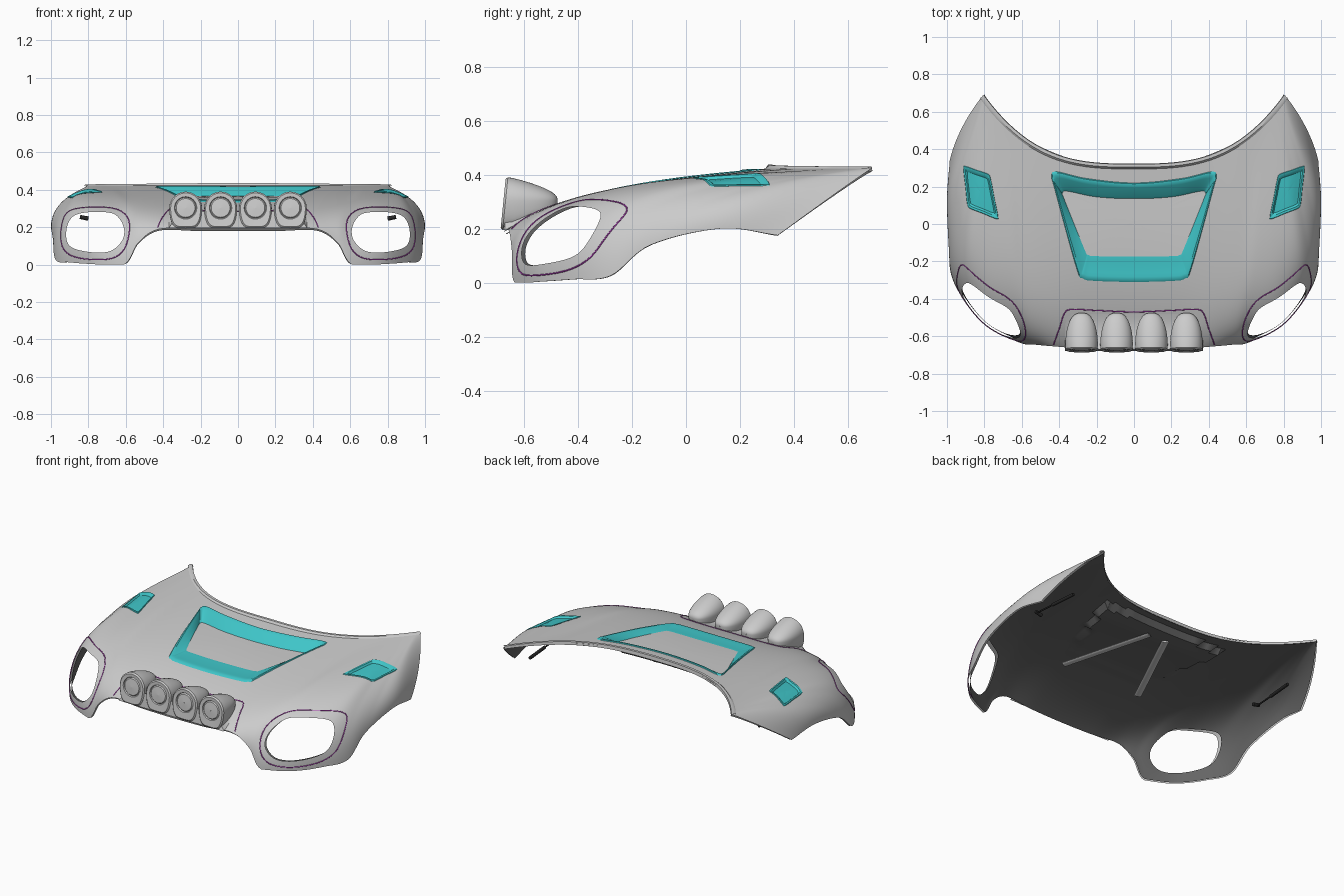
import bpy, bmesh, math
from mathutils import Vector
from mathutils.bvhtree import BVHTree

if "Cube" in bpy.data.objects:
    bpy.data.objects.remove(bpy.data.objects["Cube"])


def material(name, rgb):
    m = bpy.data.materials.new(name)
    m.diffuse_color = (*rgb, 1)
    m.use_nodes = True
    m.node_tree.nodes["Principled BSDF"].inputs["Base Color"].default_value = m.diffuse_color
    return m


TEAL = material("teal", (0.05, 0.56, 0.58))
PURPLE = material("purple", (0.4, 0.05, 0.45))
BLACK = material("black", (0.02, 0.02, 0.02))
DARK = material("dark_grey", (0.13, 0.13, 0.13))


def shade(ob):
    bpy.ops.object.select_all(action='DESELECT')
    ob.select_set(True)
    bpy.context.view_layer.objects.active = ob
    bpy.ops.object.shade_smooth_by_angle(angle=math.radians(35))


def mesh_object(name, verts, faces, mat=None, smooth=True, up=False):
    me = bpy.data.meshes.new(name)
    me.from_pydata([tuple(v) for v in verts], [], faces)
    ob = bpy.data.objects.new(name, me)
    bpy.context.collection.objects.link(ob)
    if mat:
        me.materials.append(mat)
    if up and sum(p.normal.z * p.area for p in me.polygons) < 0:
        me.flip_normals()
    if smooth:
        shade(ob)
    return ob


def grid_faces(rows, n, closed):
    return [(j * n + i, j * n + (i + 1) % n, (j + 1) * n + (i + 1) % n, (j + 1) * n + i)
            for j in range(rows - 1) for i in range(n if closed else n - 1)]


def catmull(p0, p1, p2, p3, t):
    return 0.5 * (2 * p1 + (p2 - p0) * t + (2 * p0 - 5 * p1 + 4 * p2 - p3) * t * t
                  + (3 * p1 - p0 - 3 * p2 + p3) * t ** 3)


def smooth_path(pts, closed=True, sub=8):
    pts = [Vector(p) for p in pts]
    n, out = len(pts), []
    get = (lambda i: pts[i % n]) if closed else (lambda i: pts[max(0, min(n - 1, i))])
    for i in range(n if closed else n - 1):
        out += [catmull(get(i - 1), get(i), get(i + 1), get(i + 2), k / sub) for k in range(sub)]
    return out if closed else out + [pts[-1]]


# Hood skin: bezier ribs fanning from the windscreen edge to the lower edge
# each rib: rear x, two middle handles, lower edge point
RIBS = [
    (0.00, (0.00, 0.00, .390), (0.00, -.42, .350), (0.00, -.675, .19)),
    (0.30, (0.27, 0.00, .393), (0.24, -.44, .350), (0.22, -.67, .19)),
    (0.53, (0.50, 0.00, .392), (0.44, -.50, .355), (0.42, -.655, .19)),
    (0.62, (0.62, 0.00, .382), (0.54, -.60, .375), (0.53, -.645, .12)),
    (0.68, (0.68, 0.00, .378), (0.62, -.63, .415), (0.61, -.635, 0.0)),
    (0.73, (0.76, 0.00, .380), (0.78, -.58, .400), (0.78, -.55, .003)),
    (.755, (0.85, 0.10, .378), (0.91, -.42, .400), (0.90, -.42, .012)),
    (.775, (0.89, 0.15, .375), (0.97, -.29, .340), (.975, -.28, .025)),
    (.785, (0.90, 0.30, .380), (.985, -.05, .325), (0.99, -.13, .140)),
    (.795, (0.89, 0.40, .380), (1.00, 0.20, .320), (1.00, 0.13, .200)),
    (.805, (0.88, 0.60, .365), (.955, 0.47, .270), (.985, 0.34, .175)),
]


def rear(x):
    return Vector((x, .32 + .71 * abs(x) ** 3, .425))


def rib(i, t):
    if abs(i) > 10:
        s = 1 if i > 0 else -1
        return 2 * rib(10 * s, t) - rib(9 * s, t)
    rx, a, b, c = RIBS[abs(i)]
    p = (1 - t) ** 3 * rear(rx) + 3 * t * (1 - t) ** 2 * Vector(a) \
        + 3 * t * t * (1 - t) * Vector(b) + t ** 3 * Vector(c)
    if i < 0:
        p.x = -p.x
    return p


SUB, NV = 8, 48
skin = []
for c in range(20 * SUB + 1):
    i, f = divmod(c, SUB)
    for r in range(NV + 1):
        p = catmull(*(rib(i - 10 + k, r / NV) for k in (-1, 0, 1, 2)), f / SUB)
        p.z = max(p.z, 0)
        skin.append(p)
skin_faces = grid_faces(20 * SUB + 1, NV + 1, False)
BVH = BVHTree.FromPolygons(skin, skin_faces)


def top_z(x, y, miss=0.4):
    hit = BVH.ray_cast(Vector((x, y, 1)), Vector((0, 0, -1)))[0]
    return hit.z if hit else miss


def mirrored(half):
    return half + [(-x, y) for x, y in reversed(half) if x > 0]


# Outlines of headlight holes (x, z), scoop and side vents (x, y)
light_hole = [(.63, .24), (.68, .276), (.80, .28), (.885, .255), (.918, .18), (.90, .10),
              (.80, .068), (.69, .07), (.625, .12), (.608, .18)]
light_seam = [(.60, .265), (.68, .303), (.84, .303), (.92, .27), (.947, .17), (.93, .08),
              (.85, .035), (.69, .03), (.61, .08), (.58, .19)]
scoop_out = mirrored([(0, .215), (.25, .238), (.41, .274), (.437, .25), (.42, .18),
                      (.305, -.23), (.27, -.285), (.2, -.297), (0, -.302)])
scoop_in = mirrored([(0, .135), (.2, .145), (.355, .175), (.382, .165), (.372, .13),
                     (.265, -.135), (.245, -.165), (.2, -.172), (0, -.175)])


def vent_loop(k, s):
    corners = [Vector(c) for c in ((.912, .31), (.772, .262), (.725, .025), (.888, .09))]
    mid = sum(corners, Vector((0, 0))) / 4
    cs = [mid + (c - mid) * k for c in corners]
    out = []
    for i, p in enumerate(cs):
        for q, w in ((cs[i - 1], .08), (cs[(i + 1) % 4], .08), (cs[(i + 1) % 4], .5)):
            v = p.lerp(q, w)
            out.append((v.x * s, v.y))
    return out


# Cut openings through a temporary solid, then keep only the wanted skin
def prism(loop, axis, lo, hi):
    n = len(loop)
    vs = [Vector((p[0], d, p[1]) if axis == 'Y' else (p[0], p[1], d)) for d in (lo, hi) for p in loop]
    ob = mesh_object("cutter", vs, grid_faces(2, n, True) + [tuple(range(n))[::-1], tuple(range(n, 2 * n))],
                     smooth=False)
    bm = bmesh.new()
    bm.from_mesh(ob.data)
    bmesh.ops.recalc_face_normals(bm, faces=bm.faces)
    bm.to_mesh(ob.data)
    bm.free()
    ob.hide_render = True
    return ob


def cut_skin(name, verts, cutters, mat=None):
    ob = mesh_object(name, verts, skin_faces, mat, smooth=False, up=True)
    tree = BVHTree.FromPolygons(verts, skin_faces)
    sol = ob.modifiers.new("skin", 'SOLIDIFY')
    sol.thickness, sol.offset = 0.008, -1
    for cut in cutters:
        b = ob.modifiers.new("cut", 'BOOLEAN')
        b.operation, b.object, b.solver = 'DIFFERENCE', cut, 'EXACT'
    me = bpy.data.meshes.new_from_object(ob.evaluated_get(bpy.context.evaluated_depsgraph_get()))
    ob.modifiers.clear()
    bm = bmesh.new()
    bm.from_mesh(me)
    off = [f for f in bm.faces if any(tree.find_nearest(v.co)[3] > .002 for v in f.verts)]
    bmesh.ops.delete(bm, geom=off, context='FACES')
    bm.to_mesh(me)
    bm.free()
    ob.data = me
    shade(ob)
    return ob


def scoop_floor(y):
    return -.012 - .03 * max(0, min(1, (y + .17) / .34))


light_cut = [prism([(x * s, z) for x, z in smooth_path(light_hole)], 'Y', -.9, -.12) for s in (1, -1)]
top_cut = [prism(smooth_path(vent_loop(1, s), sub=4), 'Z', .27, .7) for s in (1, -1)]
top_cut.append(prism(smooth_path(scoop_out), 'Z', .2, .7))
hood = cut_skin("hood", skin, light_cut + top_cut)

# Dark under-panel just inside the skin, dipping below the scoop
ref = mesh_object("reference", skin, skin_faces, smooth=False, up=True)
inner = []
for p, v in zip(skin, ref.data.vertices):
    q = p - v.normal * .012
    if -.24 < p.y < .27 and abs(p.x) < .30 + (p.y + .2) * .31:
        q.z = min(q.z, p.z + scoop_floor(p.y) - .004)
    q.z = max(q.z, .002)
    inner.append(q)
bpy.data.objects.remove(ref)
panel = cut_skin("under_panel", inner, light_cut, DARK)
panel.data.flip_normals()
for cut in light_cut + top_cut:
    bpy.data.objects.remove(cut)


# Recessed dishes: a band from outer loop down to inner loop, then a floor
def dish(name, outer, inner, levels, floor_mat):
    n = len(outer)
    mid = sum(inner, Vector((0, 0))) / n

    def band(part, rings, mat):
        vs = [(p.x, p.y, top_z(p.x, p.y) + dz(p.y)) for ring, dz in rings for p in ring]
        mesh_object(part, vs, grid_faces(len(rings), n, True), mat, up=True)

    band(name, [([o.lerp(i, k) for o, i in zip(outer, inner)], dz) for k, dz in levels], TEAL)
    low = levels[-1][1]
    band(name + "_floor", [([p.lerp(mid, k) for p in inner], low) for k in (0, .35, .7, .999)], floor_mat)


dish("scoop_surround", smooth_path(scoop_out), smooth_path(scoop_in),
     [(-.06, lambda y: .001), (0, lambda y: .005), (.15, lambda y: .005), (.3, lambda y: -.002),
      (.85, lambda y: scoop_floor(y) * .7), (1, scoop_floor)], None)
for s, side in ((1, "right"), (-1, "left")):
    dish("side_vent_" + side, smooth_path(vent_loop(1, s), sub=4), smooth_path(vent_loop(.78, s), sub=4),
         [(-.1, lambda y: .001), (0, lambda y: .004), (.5, lambda y: .002), (1, lambda y: -.009)], TEAL)


# Thin seam lines lying on the skin
def seam(name, pts, closed):
    cu = bpy.data.curves.new(name, 'CURVE')
    cu.dimensions, cu.bevel_depth, cu.bevel_resolution = '3D', 0.003, 1
    sp = cu.splines.new('POLY')
    sp.points.add(len(pts) - 1)
    for q, p in zip(sp.points, pts):
        q.co = (*p, 1)
    sp.use_cyclic_u = closed
    cu.materials.append(PURPLE)
    bpy.context.collection.objects.link(bpy.data.objects.new(name, cu))


for s, side in ((1, "right"), (-1, "left")):
    hits = [BVH.ray_cast(Vector((x * s, -1, z)), Vector((0, 1, 0)))[0] for x, z in smooth_path(light_seam)]
    seam("headlight_seam_" + side, [h for h in hits if h], True)
line = [(-.43, -.645), (-.40, -.56), (-.37, -.475), (-.33, -.457), (-.2, -.462), (0, -.47)]
line += [(-x, y) for x, y in line[-2::-1]]
seam("lamp_panel_seam", [(p.x, p.y, top_z(p.x, p.y)) for p in smooth_path(line, False)], False)

# Raised lip along the windscreen edge
verts, n = [], 49
for i in range(n):
    x = -.803 + 1.606 * i / (n - 1)
    d = Vector((-2.13 * x * abs(x), 1, 0)).normalized()
    h = .004 + .008 * (1 - abs(x) / .803)
    verts += [rear(x) + d * o + Vector((0, 0, z)) for o, z in ((-.026, -.002), (-.016, h), (0, h), (.003, -.012))]
mesh_object("rear_lip", verts, grid_faces(n, 4, False), up=True)

# Four lamp pods: arched bullet housings blending into the hood, lens in front
profile = [(.001, -.676), (.05, -.673), (.056, -.667), (.06, -.674), (.08, -.676), (.087, -.668)]
profile += [(.088 * math.cos(a) ** .75, -.66 + .185 * math.sin(a))
            for a in [math.radians(d) for d in range(6, 88, 8)]] + [(.001, -.475)]
N = 40
for k, cx in enumerate((-.28, -.093, .093, .28)):
    verts = []
    for r, y in profile:
        for j in range(N):
            ca, sa = math.cos(2 * math.pi * j / N), math.sin(2 * math.pi * j / N)
            body = r > .065 or y > -.66
            if sa < 0 and body:  # straight sides below the middle
                ca, sa = math.copysign(abs(ca) ** .45, ca), sa * 1.25
            elif body:  # roof slopes down towards the rear
                sa *= 1 - .4 * max(0, y + .66) / .185
            x, z = cx + r * ca, .303 + r * sa
            yy = y - .1 * (.303 - z) * (1 if y < -.65 else 0)
            if body:
                z = max(z, top_z(x, yy, .195) - .002)
            verts.append((x, yy, z))
    mesh_object(f"lamp_pod_{k + 1}", verts, grid_faces(len(profile), N, True))

# Fairing that fills the valleys between the pods
verts, n = [], 41
for j in range(9):
    y = -.67 + .19 * max(0, j - 1) / 7
    for i in range(n):
        x = -.37 + .74 * i / (n - 1)
        side = max(0, min(1, (.37 - abs(x)) / .06))
        base = top_z(x, y, .195)
        z = base + max(0, .285 - base) * side * (1 - (y + .67) / .19)
        verts.append((x, y - .008, .195) if j == 0 else (x, y, z))
mesh_object("lamp_fairing", verts, grid_faces(9, n, False), up=True)


# Underside braces and gas struts
def bar(name, a, b, w, h, mat=None):
    a, b = Vector(a), Vector(b)
    bpy.ops.mesh.primitive_cylinder_add(vertices=16, radius=.5, depth=1, location=(a + b) / 2)
    ob = bpy.context.object
    ob.name = name
    ob.rotation_euler = (b - a).to_track_quat('Z', 'Y').to_euler()
    ob.scale = (w, h, (b - a).length)
    if mat:
        ob.data.materials.append(mat)
    shade(ob)


for s, side in ((1, "right"), (-1, "left")):
    bar("brace_" + side, (.28 * s, -.30, .295), (.06 * s, .21, .35), .045, .014)
    bar("strut_body_" + side, (.825 * s, .25, .25), (.81 * s, .42, .25), .02, .02, BLACK)
    bar("strut_rod_" + side, (.835 * s, .11, .25), (.825 * s, .25, .25), .01, .01, BLACK)
    bar("strut_end_" + side, (.80 * s, .12, .245), (.845 * s, .12, .255), .022, .022, BLACK)
